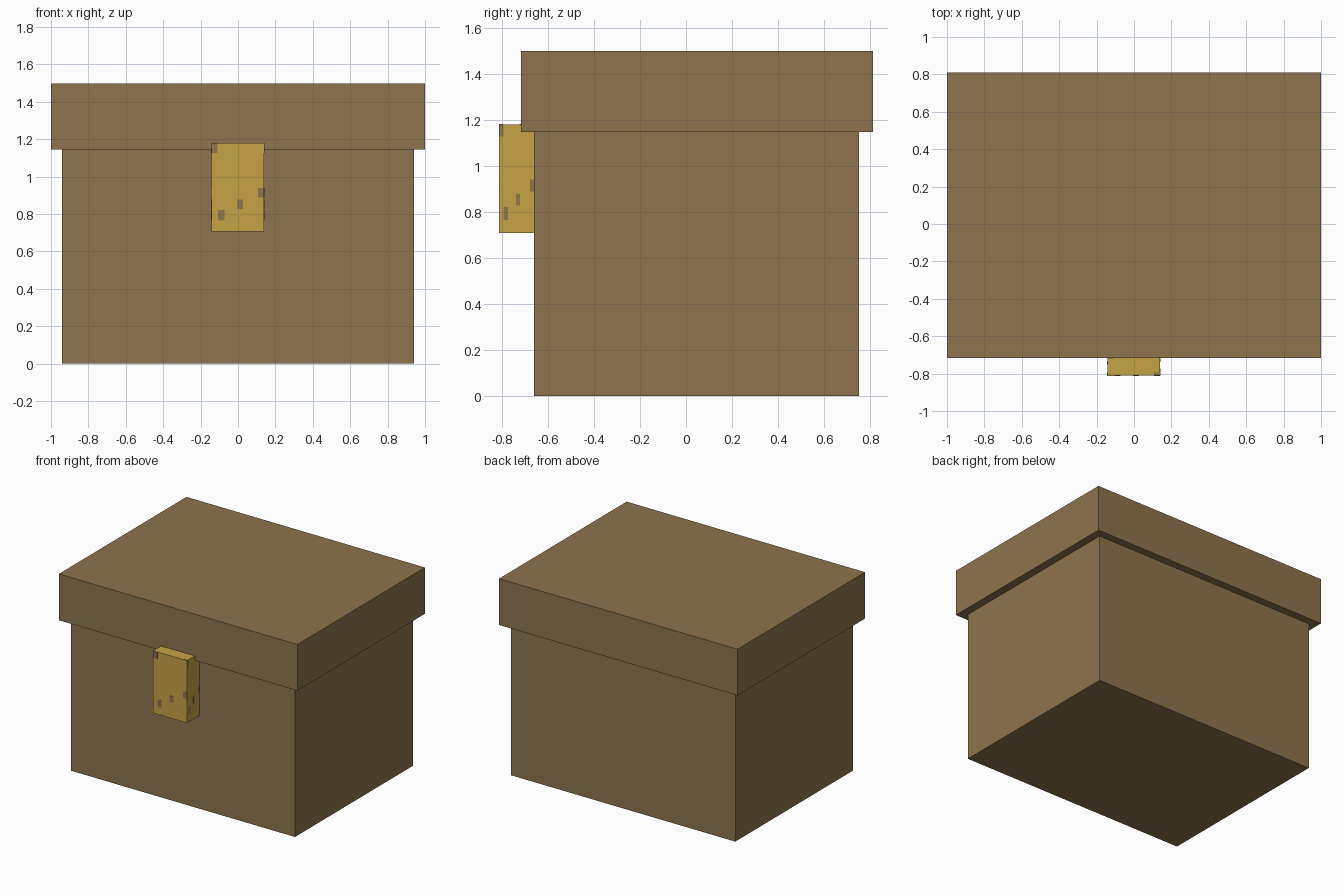
import bpy
import bmesh
from mathutils import Vector

if "Cube" in bpy.data.objects:
    bpy.data.objects.remove(bpy.data.objects["Cube"])


def material(name, rgb):
    m = bpy.data.materials.new(name)
    m.diffuse_color = (*rgb, 1)
    m.use_nodes = True
    m.node_tree.nodes["Principled BSDF"].inputs["Base Color"].default_value = m.diffuse_color
    return m


wood = material("brown wood", (0.266, 0.174, 0.076))
brass = material("brass", (0.558, 0.366, 0.061))
worn = material("worn brass", (0.27, 0.18, 0.07))


def add_box(bm, lo, hi):
    lo, hi = Vector(lo), Vector(hi)
    for v in bmesh.ops.create_cube(bm, size=1)["verts"]:
        v.co = (lo + hi) / 2 + v.co * (hi - lo)


def boxes(name, mat, *bounds):
    bm = bmesh.new()
    for lo, hi in bounds:
        add_box(bm, lo, hi)
    me = bpy.data.meshes.new(name)
    bm.to_mesh(me)
    bm.free()
    me.materials.append(mat)
    ob = bpy.data.objects.new(name, me)
    bpy.context.collection.objects.link(ob)
    return ob


# Chest body and overhanging lid
boxes("chest_body", wood, ((-0.94, -0.66, 0), (0.94, 0.752, 1.146)))
boxes("chest_lid", wood, ((-1, -0.717, 1.146), (1, 0.811, 1.497)))

# Latch block
X0, X1, Y0, Y1, Z0, Z1 = -0.143, 0.14, -0.811, -0.66, 0.708, 1.18
boxes("latch", brass, ((X0, Y0, Z0), (X1, Y1, Z1)))

# Wear spots: the same pattern on the front and both sides, as thin plates
pattern = [(0.0, 0.886, 0.12, 1.0), (0.13, 0.12, 0.25, 0.24),
           (0.49, 0.255, 0.60, 0.36), (0.88, 0.38, 1.0, 0.49)]
T = 0.001
W, D, H = X1 - X0, Y1 - Y0, Z1 - Z0
spots = []
for u0, v0, u1, v1 in pattern:
    a, b = Z0 + v0 * H, Z0 + v1 * H
    spots.append(((X0 + u0 * W, Y0 - T, a), (X0 + u1 * W, Y0 + T, b)))
    spots.append(((X1 - T, Y0 + u0 * D, a), (X1 + T, Y0 + u1 * D, b)))
    spots.append(((X0 - T, Y1 - u1 * D, a), (X0 + T, Y1 - u0 * D, b)))
# Spots on the latch top
spots.append(((0.107, Y0, Z1 - T), (X1, -0.795, Z1 + T)))
spots.append(((X0, -0.722, Z1 - T), (-0.11, -0.705, Z1 + T)))
boxes("latch_wear_spots", worn, *spots)
